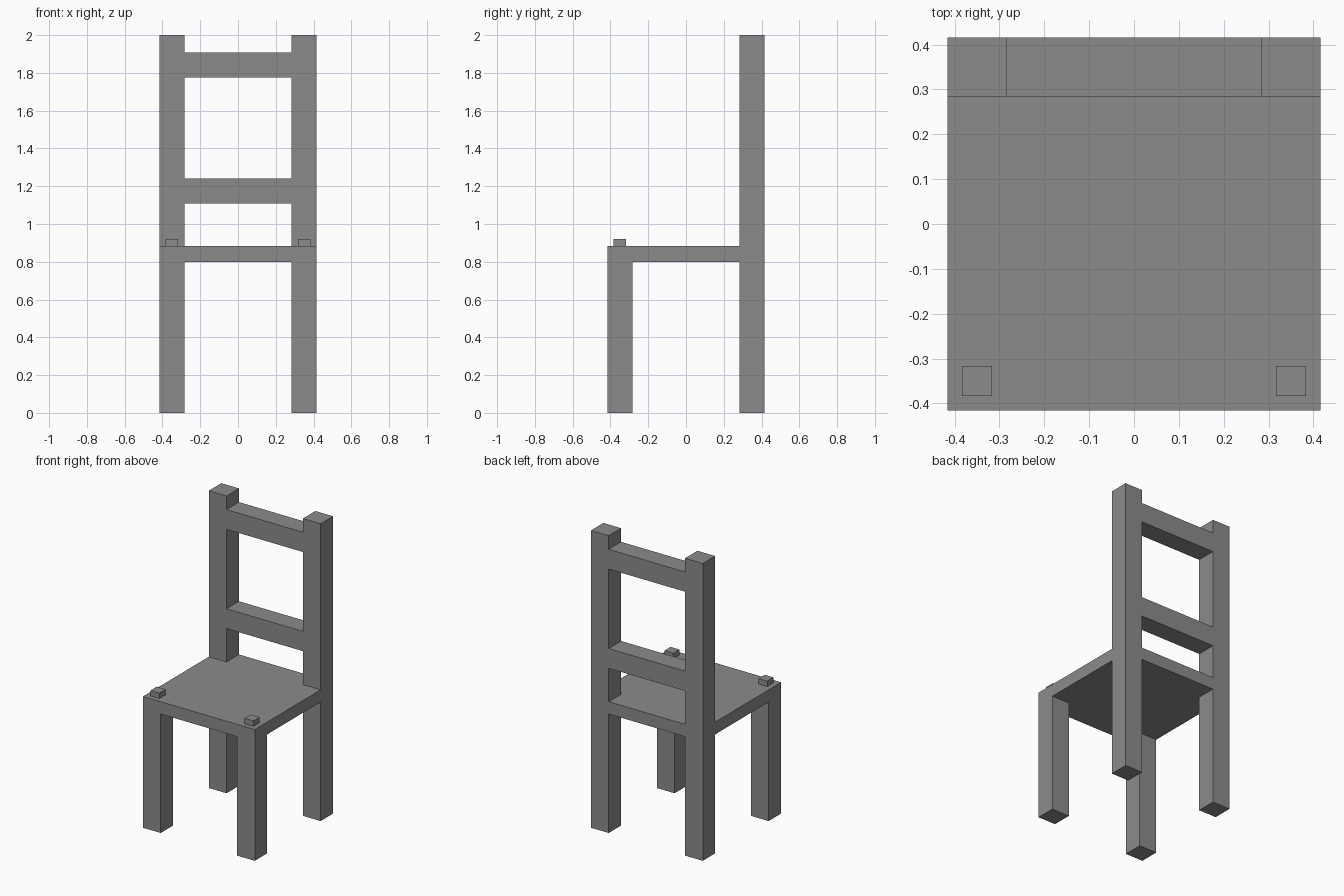
import bpy, bmesh

if "Cube" in bpy.data.objects:
    bpy.data.objects.remove(bpy.data.objects["Cube"])

HALF = 0.416            # half width and half depth of the chair
INNER = 0.284           # inner face of legs and posts
MID = (HALF + INNER) / 2
SEAT_LOW, SEAT_TOP = 0.80, 0.883

# Dark grey for the whole chair
dark_grey = bpy.data.materials.new("dark_grey")
dark_grey.diffuse_color = (0.26, 0.26, 0.26, 1)
dark_grey.use_nodes = True
dark_grey.node_tree.nodes["Principled BSDF"].inputs["Base Color"].default_value = dark_grey.diffuse_color


def finish(name, bm):
    bmesh.ops.recalc_face_normals(bm, faces=bm.faces)
    mesh = bpy.data.meshes.new(name)
    bm.to_mesh(mesh)
    bm.free()
    mesh.materials.append(dark_grey)
    obj = bpy.data.objects.new(name, mesh)
    bpy.context.collection.objects.link(obj)
    return obj


def box(name, x, y, z):
    """Box from (min, max) ranges on each axis."""
    bm = bmesh.new()
    bmesh.ops.create_cube(bm, size=1)
    for v in bm.verts:
        v.co = [r[0] + (c + 0.5) * (r[1] - r[0]) for c, r in zip(v.co, (x, y, z))]
    return finish(name, bm)


def around(c, half):
    return (c - half, c + half)


# Front legs, back posts and seat pegs, left and right
leg_half = (HALF - INNER) / 2
for side, s in (("left", -1), ("right", 1)):
    x = around(s * MID, leg_half)
    box(f"front_leg_{side}", x, (-HALF, -INNER), (0, SEAT_LOW))
    box(f"back_post_{side}", x, (INNER, HALF), (0, 2))
    box(f"seat_peg_{side}", around(s * MID, 0.033), around(-MID, 0.033), (SEAT_TOP, 0.92))

# Seat board, notched at the back corners to fit between the posts
outline = [(-HALF, -HALF), (HALF, -HALF), (HALF, INNER), (INNER, INNER),
           (INNER, HALF), (-INNER, HALF), (-INNER, INNER), (-HALF, INNER)]
bm = bmesh.new()
face = bm.faces.new([bm.verts.new((x, y, SEAT_LOW)) for x, y in outline])
ext = bmesh.ops.extrude_face_region(bm, geom=[face], use_keep_orig=True)
top = [g for g in ext["geom"] if isinstance(g, bmesh.types.BMVert)]
bmesh.ops.translate(bm, verts=top, vec=(0, 0, SEAT_TOP - SEAT_LOW))
finish("seat", bm)

# Back rails, flush with the posts
for name, low in (("lower_back_rail", 1.108), ("upper_back_rail", 1.775)):
    box(name, (-INNER, INNER), (INNER, HALF), (low, low + 0.133))
